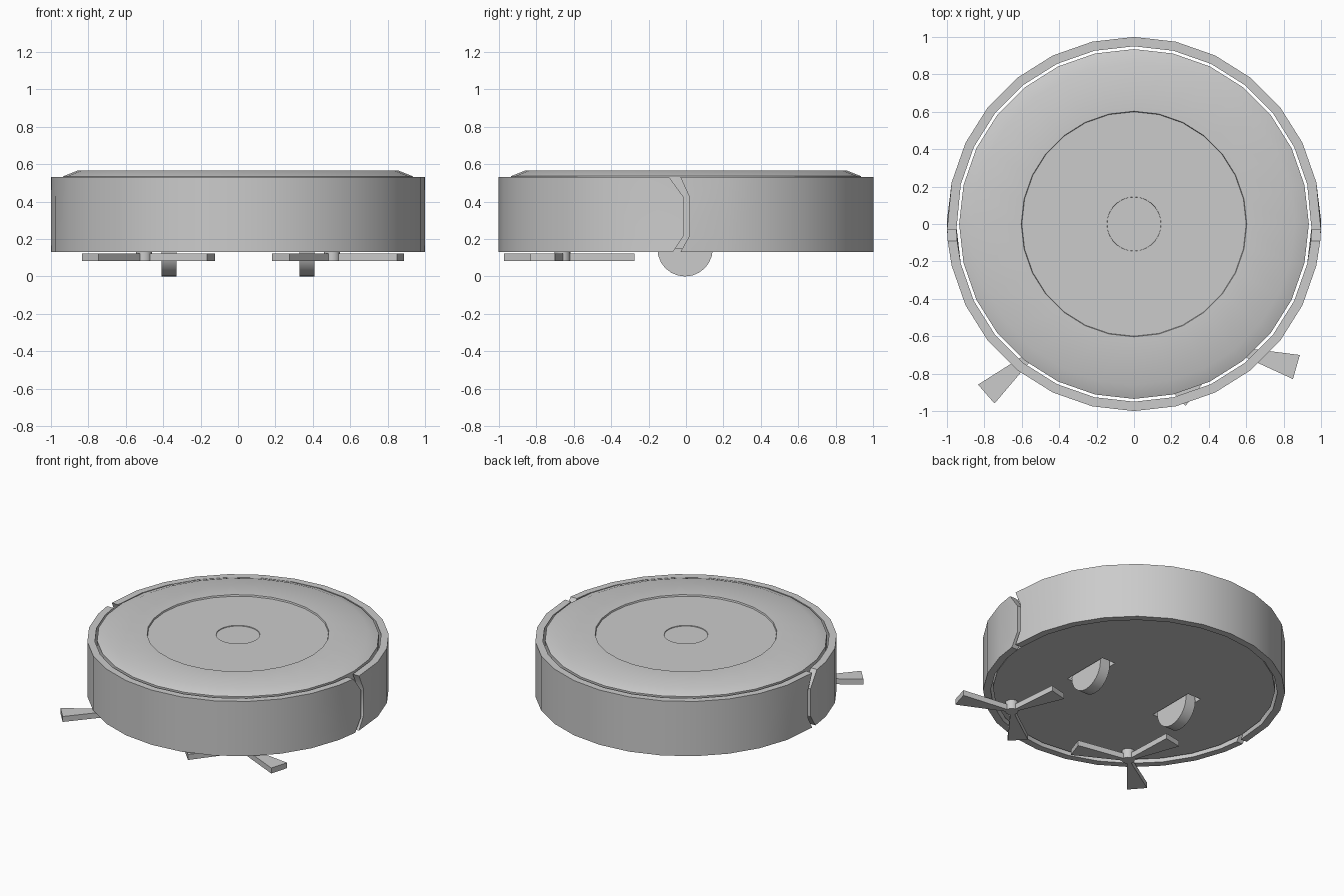
import bpy, bmesh, math
from math import sin, cos, pi, radians

if "Cube" in bpy.data.objects:
    bpy.data.objects.remove(bpy.data.objects["Cube"])

SIDES = 28


def make(name, verts, faces, smooth=True):
    mesh = bpy.data.meshes.new(name)
    mesh.from_pydata(verts, [], faces)
    bm = bmesh.new()
    bm.from_mesh(mesh)
    bmesh.ops.recalc_face_normals(bm, faces=bm.faces)
    bm.to_mesh(mesh)
    bm.free()
    ob = bpy.data.objects.new(name, mesh)
    bpy.context.collection.objects.link(ob)
    if smooth:
        bpy.ops.object.select_all(action='DESELECT')
        ob.select_set(True)
        bpy.context.view_layer.objects.active = ob
        bpy.ops.object.shade_smooth_by_angle(angle=radians(30))
    return ob


def lathe(name, profile, n=SIDES):
    """Spin an open (radius, z) profile and cap both ends."""
    verts = [(r * cos(2 * pi * i / n), r * sin(2 * pi * i / n), z)
             for r, z in profile for i in range(n)]
    faces = [(k * n + i, k * n + (i + 1) % n, (k + 1) * n + (i + 1) % n, (k + 1) * n + i)
             for k in range(len(profile) - 1) for i in range(n)]
    last = (len(profile) - 1) * n
    faces += [tuple(range(n)), tuple(range(last, last + n))]
    return make(name, verts, faces)


def prism(name, outline, z0, z1, smooth=False):
    n = len(outline)
    verts = [(x, y, z) for z in (z0, z1) for x, y in outline]
    faces = [tuple(range(n)), tuple(range(n, 2 * n))]
    faces += [(i, (i + 1) % n, n + (i + 1) % n, n + i) for i in range(n)]
    return make(name, verts, faces, smooth)


def half_shell(name, side, end_ys, zs, outer=1.0, inner=0.95):
    """Half ring whose two ends follow a chevron: one y value per height."""
    cols = SIDES // 2
    rows = len(zs)
    verts = []
    for c in range(cols + 1):
        a = side * pi * c / cols
        ring = [(outer, k) for k in range(rows)] + [(inner, k) for k in reversed(range(rows))]
        for r, k in ring:
            x, y = r * cos(a), r * sin(a)
            if c in (0, cols):
                y = end_ys[k]
                x = math.copysign(math.sqrt(r * r - y * y), x)
            verts.append((x, y, zs[k]))
    m = 2 * rows
    faces = [(c * m + i, c * m + (i + 1) % m, (c + 1) * m + (i + 1) % m, (c + 1) * m + i)
             for c in range(cols) for i in range(m)]
    for base in (0, cols * m):
        faces += [(base + k, base + k + 1, base + m - 2 - k, base + m - 1 - k)
                  for k in range(rows - 1)]
    return make(name, verts, faces)


# Outer shells with chevron seam
heights = (0.13, 0.22, 0.42, 0.53)
half_shell("front_bumper", -1, (-0.07, -0.01, -0.01, -0.09), heights)
half_shell("rear_shell", 1, (-0.03, 0.02, 0.02, -0.03), heights)

# Inner body and stepped lid
core = lathe("inner_body", [(0.935, 0.15), (0.935, 0.50)])
lathe("top_lid", [(0.935, 0.50), (0.935, 0.535), (0.86, 0.565), (0.603, 0.565),
                  (0.60, 0.554), (0.145, 0.554), (0.144, 0.549)])

for s, tag in ((-1, "left"), (1, "right")):
    # Wheel well
    x0, x1 = s * 0.37 - 0.055, s * 0.37 + 0.055
    well = prism("wheel_well_cutter_" + tag,
                 [(x0, -0.18), (x1, -0.18), (x1, 0.18), (x0, 0.18)], 0.0, 0.31)
    well.hide_render = True
    well.hide_set(True)
    cut = core.modifiers.new("well_" + tag, 'BOOLEAN')
    cut.operation = 'DIFFERENCE'
    cut.solver = 'EXACT'
    cut.object = well

    # Drive wheel
    wheel = lathe("wheel_" + tag, [(0.148, -0.04), (0.148, 0.04)], 24)
    wheel.rotation_euler = (0, pi / 2, 0)
    wheel.location = (s * 0.37, -0.005, 0.148)

    # Side brush: hub and three flared arms
    hub = (s * 0.503, -0.66, 0)
    lathe("brush_hub_" + tag, [(0.043, 0.082), (0.043, 0.155)], 16).location = hub
    start = 221 if s < 0 else -16
    for i in range(3):
        arm = prism("brush_arm_%s_%d" % (tag, i + 1),
                    [(0.02, -0.012), (0.38, -0.067), (0.38, 0.067), (0.02, 0.012)],
                    0.082, 0.122)
        arm.location = hub
        arm.rotation_euler = (0, 0, radians(start + 120 * i))
